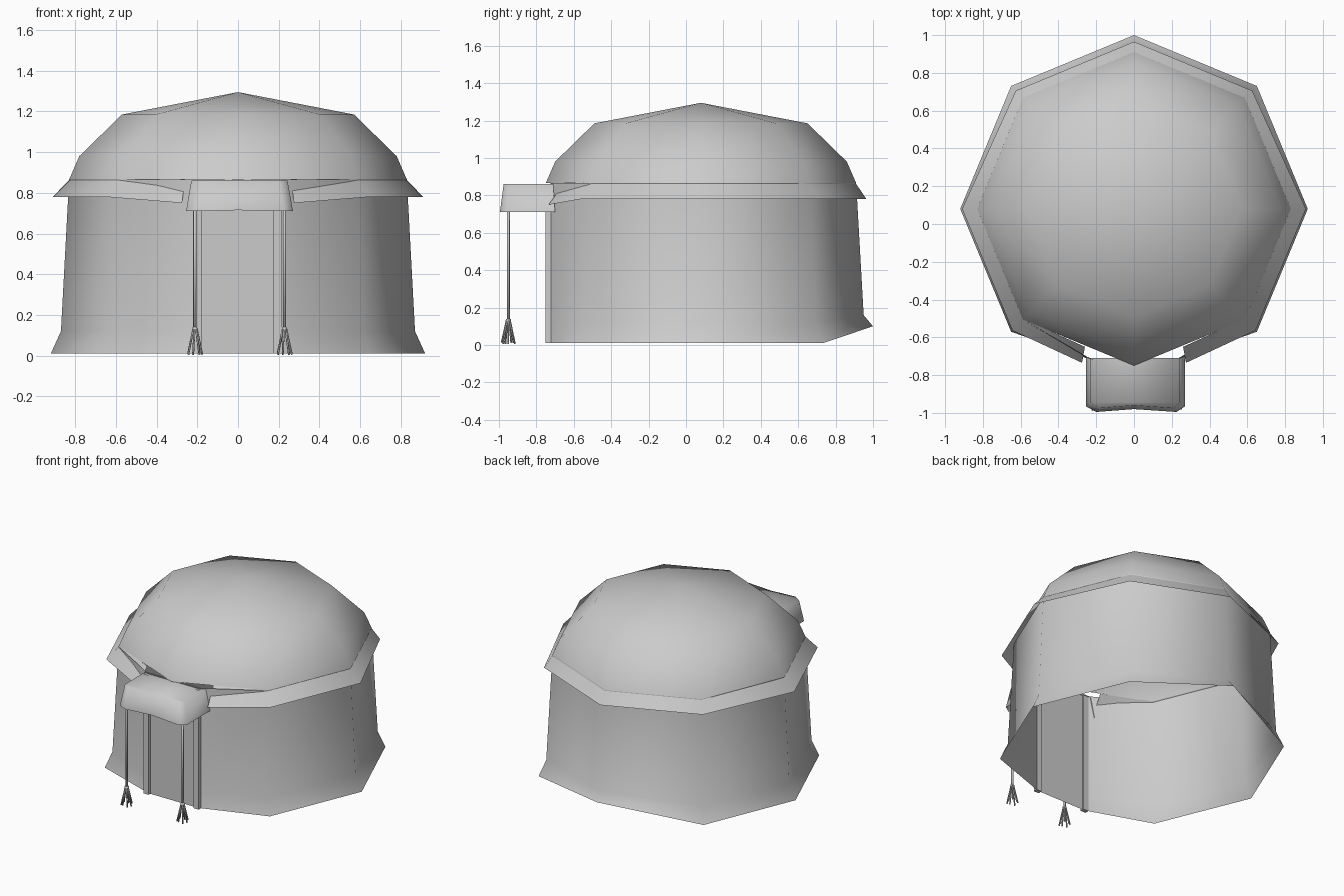
import bpy, bmesh, math
from mathutils import Vector

old = bpy.data.objects.get("Cube")
if old:
    bpy.data.objects.remove(old, do_unlink=True)

canvas = bpy.data.materials.new("canvas_grey")
canvas.use_nodes = True
canvas.diffuse_color = (0.6, 0.6, 0.6, 1)
shader = canvas.node_tree.nodes["Principled BSDF"]
shader.inputs["Base Color"].default_value = (0.6, 0.6, 0.6, 1)
shader.inputs["Roughness"].default_value = 0.8

CENTRE_Y = 0.08
BACK = 3                                   # index of the rear corner


def finish(name, bm, smooth=True):
    bmesh.ops.recalc_face_normals(bm, faces=bm.faces)
    mesh = bpy.data.meshes.new(name)
    bm.to_mesh(mesh)
    bm.free()
    for p in mesh.polygons:
        p.use_smooth = smooth
    mesh.materials.append(canvas)
    obj = bpy.data.objects.new(name, mesh)
    bpy.context.collection.objects.link(obj)
    return obj


def corner(i, r, z):
    """Corner of the octagonal plan; 0 is front left, 3 rear, 7 front."""
    a = math.radians(-45 + 45 * i)
    return Vector((r * math.cos(a), CENTRE_Y + r * math.sin(a), z))


def loft(name, rings, closed=False):
    bm = bmesh.new()
    rows = [[bm.verts.new(p) for p in ring] for ring in rings]
    n = len(rows[0])
    for low, high in zip(rows, rows[1:]):
        for i in range(n if closed else n - 1):
            j = (i + 1) % n
            bm.faces.new((low[i], low[j], high[j], high[i]))
    return bm, rows


def tube(bm, start, end, r1, r2, sides=6):
    start, end = Vector(start), Vector(end)
    d = end - start
    made = bmesh.ops.create_cone(bm, cap_ends=True, segments=sides,
                                 radius1=r1, radius2=r2, depth=d.length)
    turn = d.to_track_quat('Z', 'Y').to_matrix()
    for v in made["verts"]:
        v.co = turn @ v.co + (start + end) / 2


# Wall: flared octagon with a raised hem at the rear, open at the doorway
def wall_ring(r, z, rear_z):
    pts = [corner(i, r, rear_z if i == BACK else z) for i in range(7)]
    return [Vector((0.21, -0.725, z))] + pts + [Vector((-0.21, -0.725, z))]


bm, rows = loft("wall", [wall_ring(0.92, 0.01, 0.10),
                         wall_ring(0.87, 0.12, 0.16),
                         wall_ring(0.83, 0.865, 0.865)])
finish("wall", bm)

# Door curtain between the posts
bm, rows = loft("door_curtain", [
    [(x, -0.73, z) for x in (-0.21, 0, 0.21)] for z in (0.01, 0.865)])
finish("door_curtain", bm)

# Domed roof with a shallow peak
bm, rows = loft("roof", [[corner(i, r, z) for i in range(8)] for r, z in
                         ((0.83, 0.865), (0.78, 0.98), (0.57, 1.185))], True)
peak = bm.verts.new((0, CENTRE_Y, 1.295))
for i in range(8):
    bm.faces.new((rows[-1][i], rows[-1][(i + 1) % 8], peak))
finish("roof", bm)

# Sloping eave around the roof, interrupted at the awning
upper = [corner(i, 0.825, 0.868) for i in range(7)]
lower = [corner(i, 0.885 if 2 <= i <= 4 else 0.91, 0.78) for i in range(7)]


def with_ends(pts, x, y, z):
    return [Vector((x, y, z))] + pts + [Vector((-x, y, z))]


bm, rows = loft("eave", [with_ends(lower, 0.275, -0.735, 0.75),
                         with_ends(upper, 0.26, -0.65, 0.868)])
finish("eave", bm)

# Awning: shallow tapered hood, open below and against the wall
bm = bmesh.new()
hem = [(-0.255, -0.70, 0.71), (-0.255, -0.965, 0.71), (-0.20, -0.995, 0.71),
       (0.0, -0.98, 0.715), (0.225, -0.995, 0.71), (0.27, -0.965, 0.71),
       (0.27, -0.70, 0.71)]
hem_v = [bm.verts.new(p) for p in hem]
top_v = [bm.verts.new((x * 0.9, y + (0.02 if y < -0.8 else -0.01), 0.86))
         for x, y, z in hem]
for i in range(len(hem) - 1):
    bm.faces.new((hem_v[i], hem_v[i + 1], top_v[i + 1], top_v[i]))
bm.faces.new(top_v)
finish("awning", bm)

for side, x in (("left", 0.195), ("right", -0.2)):
    # Door post
    bm = bmesh.new()
    bmesh.ops.create_cube(bm, size=1)
    for v in bm.verts:
        v.co = Vector((x + v.co.x * 0.04, -0.735 + v.co.y * 0.03,
                       0.435 + v.co.z * 0.85))
    finish(side + "_door_post", bm, False)

    # Hanging cord
    cx = x + (0.033 if x > 0 else -0.012)
    bm = bmesh.new()
    tube(bm, (cx, -0.95, 0.12), (cx, -0.95, 0.85), 0.008, 0.008)
    finish(side + "_cord", bm)

    # Tassel: knot and splayed strands
    bm = bmesh.new()
    tube(bm, (cx, -0.95, 0.115), (cx, -0.95, 0.14), 0.016, 0.013)
    for k in range(7):
        a = math.tau * k / 7
        dx, dy = math.cos(a), math.sin(a)
        tube(bm, (cx + dx * 0.008, -0.95 + dy * 0.008, 0.135),
             (cx + dx * 0.036, -0.95 + dy * 0.036, 0.005 + 0.008 * (k % 2)),
             0.005, 0.005, 5)
    finish(side + "_tassel", bm)
